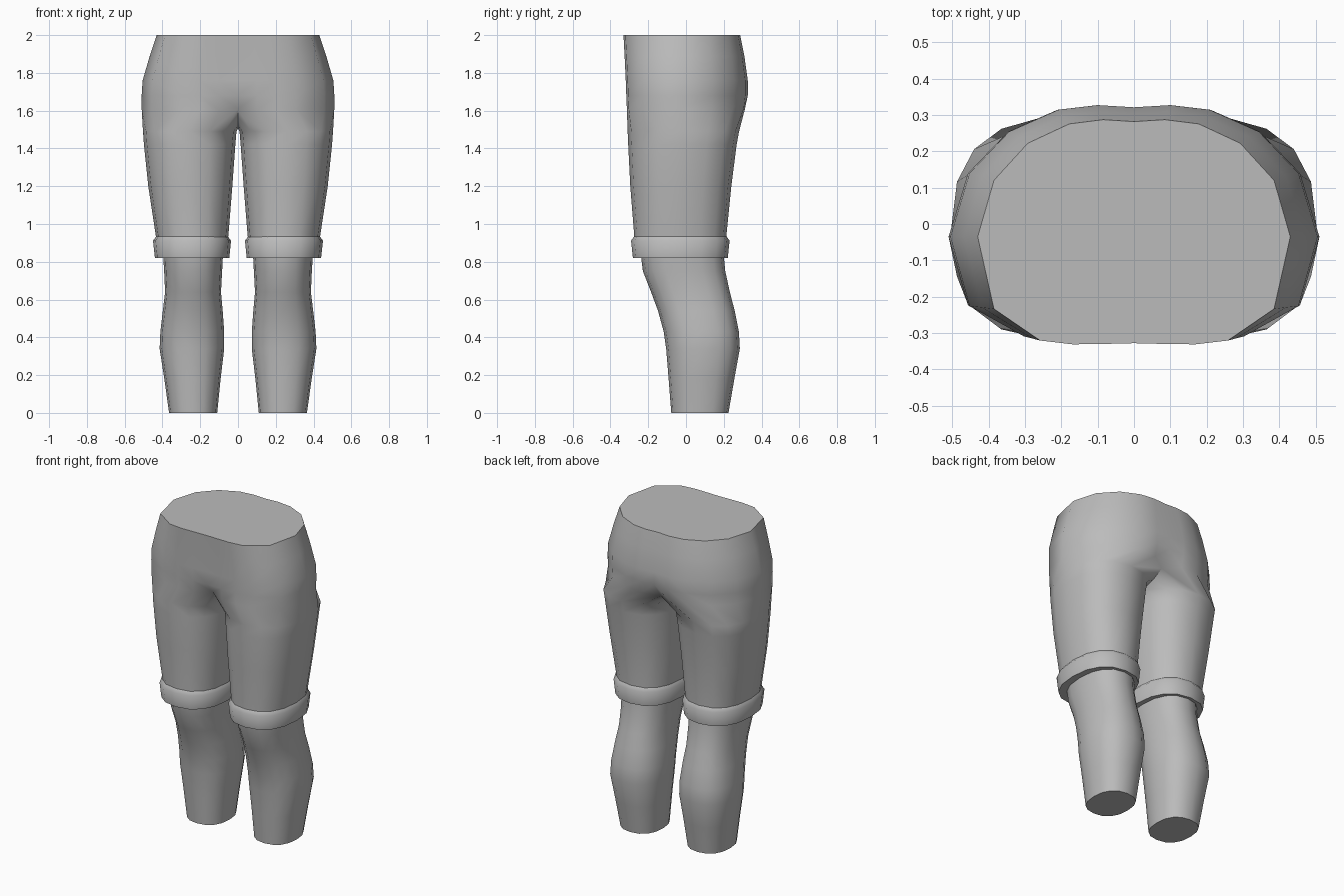
import bpy, bmesh, math

if "Cube" in bpy.data.objects:
    bpy.data.objects.remove(bpy.data.objects["Cube"])

grey = bpy.data.materials.new("plain grey")
grey.diffuse_color = (0.5, 0.5, 0.5, 1)
grey.use_nodes = True
grey.node_tree.nodes["Principled BSDF"].inputs["Base Color"].default_value = grey.diffuse_color

N = 16  # points per leg ring; 0-10 run front to back round the outside


def leg_ring(z, x0, x1, y0, y1, power=0.85):
    """Rounded cross-section of one leg inside the given bounds."""
    cx, cy, rx, ry = (x0 + x1) / 2, (y0 + y1) / 2, (x1 - x0) / 2, (y1 - y0) / 2
    ring = []
    for i in range(N):
        a = (i - 5) * 2 * math.pi / N
        c, s = math.cos(a), math.sin(a)
        ring.append((cx + rx * math.copysign(abs(c) ** power, c),
                     cy + ry * math.copysign(abs(s) ** power, s), z))
    return ring


# Half outline of the hips at their widest, front centre to back centre
HIP = [(0, -.315), (.1, -.317), (.2, -.318), (.305, -.308), (.455, -.225), (.508, -.035),
       (.455, .14), (.345, .255), (.21, .315), (.1, .328), (0, .322)]


def hip_arc(z, half_width, y0, y1):
    return [(x * half_width / .508,
             -.035 + (y + .035) * ((y0 + .035) / -.283 if y < -.035 else (y1 + .035) / .363), z)
            for x, y in HIP]


def bridge(bm, a, b, closed=True):
    n = len(a)
    for i in range(n if closed else n - 1):
        j = (i + 1) % n
        bm.faces.new((a[i], a[j], b[j], b[i]))


def verts(bm, pts):
    return [bm.verts.new(p) for p in pts]


def finish(name, bm, angle):
    bmesh.ops.recalc_face_normals(bm, faces=bm.faces)
    me = bpy.data.meshes.new(name)
    bm.to_mesh(me)
    bm.free()
    me.materials.append(grey)
    ob = bpy.data.objects.new(name, me)
    bpy.context.collection.objects.link(ob)
    bpy.ops.object.select_all(action='DESELECT')
    ob.select_set(True)
    bpy.context.view_layer.objects.active = ob
    bpy.ops.object.shade_smooth_by_angle(angle=math.radians(angle))
    return ob


def mirrored(bm):
    """Add the other half across x = 0 and weld the seam."""
    geom = bm.verts[:] + bm.edges[:] + bm.faces[:]
    dup = bmesh.ops.duplicate(bm, geom=geom)["geom"]
    for v in dup:
        if isinstance(v, bmesh.types.BMVert):
            v.co.x = -v.co.x
    bmesh.ops.reverse_faces(bm, faces=[f for f in dup if isinstance(f, bmesh.types.BMFace)])
    bmesh.ops.remove_doubles(bm, verts=bm.verts, dist=.0005)


# Shorts: thighs that join at the crotch and carry on into the hips
bm = bmesh.new()
thigh = [verts(bm, leg_ring(*r)) for r in [
    (.90, .055, .43, -.275, .215), (.95, .05, .437, -.275, .215),
    (1.2, .03, .475, -.295, .24), (1.42, .014, .498, -.306, .268),
    (1.49, .008, .503, -.309, .281)]]
for a, b in zip(thigh, thigh[1:]):
    bridge(bm, a, b)
base = hip_arc(1.61, .51, -.313, .318)
base[0], base[1] = (0, -.255, 1.61), (.1, -.305, 1.6)
base[10], base[9] = (0, .25, 1.58), (.1, .31, 1.6)
seam = [(0, .17, 1.54), (0, .08, 1.515), (0, -.02, 1.505), (0, -.12, 1.52), (0, -.2, 1.56)]
crotch = verts(bm, base + seam)
bridge(bm, thigh[-1], crotch)
lower = crotch[:11]
for z, w, y0, y1 in [(1.68, .51, -.316, .327), (1.76, .505, -.319, .327),
                     (1.89, .467, -.325, .309), (2.0, .43, -.331, .287)]:
    upper = verts(bm, hip_arc(z, w, y0, y1))
    bridge(bm, lower, upper, closed=False)
    lower = upper
mirrored(bm)
# Flat waist cap
waist = [e for e in bm.edges if e.is_boundary and all(v.co.z > 1.99 for v in e.verts)]
bmesh.ops.contextual_create(bm, geom=waist)
finish("shorts", bm, 60)

# Turned-up cuffs, with a ledge above and below
bm = bmesh.new()
cuff = [verts(bm, leg_ring(*r)) for r in [
    (.935, .055, .433, -.274, .214), (.912, .037, .45, -.291, .231),
    (.82, .046, .44, -.281, .221), (.822, .085, .393, -.235, .198)]]
for a, b in zip(cuff, cuff[1:]):
    bridge(bm, a, b)
mirrored(bm)
finish("cuffs", bm, 50)

# Lower legs: knee, calf bulge and ankle, closed at the bottom
bm = bmesh.new()
calf = [verts(bm, leg_ring(*r)) for r in [
    (0, .11, .365, -.078, .225), (.18, .092, .39, -.092, .256),
    (.34, .073, .415, -.105, .285), (.43, .073, .411, -.118, .28),
    (.54, .081, .398, -.148, .258), (.64, .09, .386, -.185, .232),
    (.75, .084, .391, -.228, .208), (.83, .08, .396, -.238, .2)]]
for a, b in zip(calf, calf[1:]):
    bridge(bm, a, b)
bm.faces.new(calf[0])
mirrored(bm)
finish("lower_legs", bm, 60)
